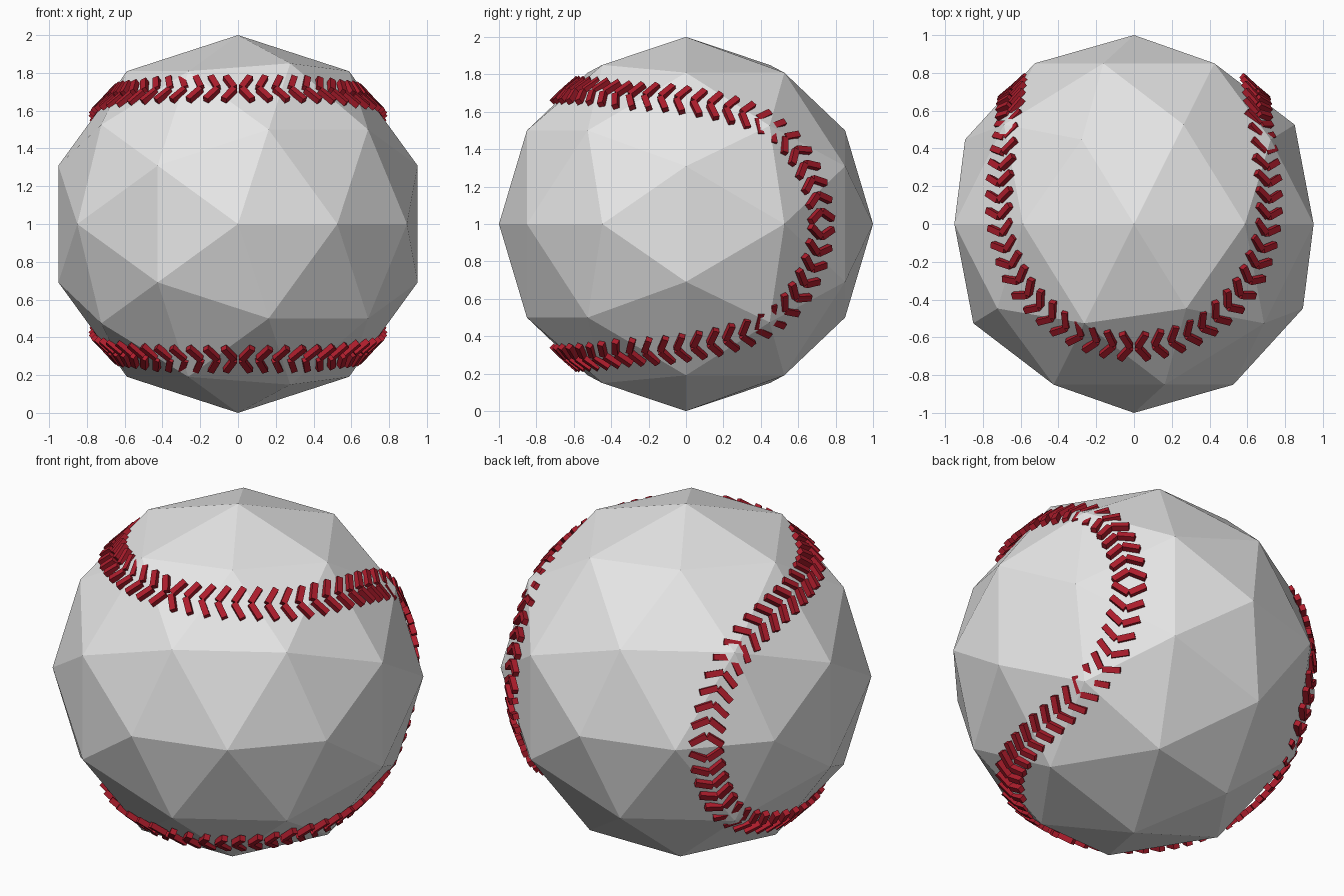
import bpy, bmesh, math
from mathutils import Vector, Matrix

if "Cube" in bpy.data.objects:
    bpy.data.objects.remove(bpy.data.objects["Cube"])


def material(name, rgb):
    m = bpy.data.materials.new(name)
    m.diffuse_color = (*rgb, 1)
    m.use_nodes = True
    m.node_tree.nodes["Principled BSDF"].inputs["Base Color"].default_value = m.diffuse_color
    return m


white = material("off_white_leather", (0.8, 0.8, 0.8))
red = material("red_thread", (0.42, 0.012, 0.025))

# Faceted ball, pole of the icosphere turned to the front
bpy.ops.mesh.primitive_ico_sphere_add(subdivisions=2, radius=1, location=(0, 0, 1),
                                      rotation=(math.pi / 2, 0, 0))
ball = bpy.context.object
ball.name = "ball"
ball.data.materials.append(white)

# Quarter of the seam: front centre to back right, about the ball centre
R = 0.967
quarter = [Vector(p) for p in (
    (0, -0.65, 0.715), (0.25, -0.595, 0.71), (0.45, -0.47, 0.70), (0.61, -0.30, 0.685),
    (0.705, 0, 0.66), (0.71, 0.2, 0.62), (0.69, 0.42, 0.54), (0.66, 0.61, 0.37),
    (0.64, 0.725, 0))]
pts = [Vector((-quarter[1].x, quarter[1].y, quarter[1].z))] + quarter
pts.append(Vector((quarter[-2].x, quarter[-2].y, -quarter[-2].z)))


def catmull(p0, p1, p2, p3, t):
    return 0.5 * (2 * p1 + (p2 - p0) * t + (2 * p0 - 5 * p1 + 4 * p2 - p3) * t ** 2
                  + (3 * p1 - p0 - 3 * p2 + p3) * t ** 3)


path = []
for k in range(len(pts) - 3):
    path += [catmull(*pts[k:k + 4], j / 40).normalized() * R for j in range(40)]
path.append(quarter[-1].normalized() * R)
dist = [0.0]
for a, b in zip(path, path[1:]):
    dist.append(dist[-1] + (b - a).length)


def at(s):
    i = next(i for i in range(1, len(dist)) if dist[i] >= s or i == len(dist) - 1)
    f = (s - dist[i - 1]) / (dist[i] - dist[i - 1])
    return path[i - 1].lerp(path[i], f), (path[i] - path[i - 1]).normalized()


# V-shaped stitches: two small bars each, point towards the front centre
COUNT, LENGTH, WIDTH, THICK = 24, 0.098, 0.034, 0.032
bm = bmesh.new()
for n in range(COUNT):
    p, along = at((n + 0.5) * dist[-1] / COUNT)
    normal = p.normalized()
    side = normal.cross(along).normalized()
    for sign in (1, -1):
        centre = p + side * sign * 0.046
        bar = (side * sign * 0.085 + along * 0.05).normalized()
        up = (centre.normalized() - bar * centre.normalized().dot(bar)).normalized()
        frame = Matrix((bar, up.cross(bar), up)).transposed().to_4x4()
        bmesh.ops.create_cube(bm, size=1, matrix=Matrix.Translation(centre) @ frame
                              @ Matrix.Diagonal((LENGTH, WIDTH, THICK, 1)))
mesh = bpy.data.meshes.new("seam_stitches")
bm.to_mesh(mesh)
bm.free()
mesh.materials.append(red)
stitches = bpy.data.objects.new("seam_stitches", mesh)
stitches.location = (0, 0, 1)
bpy.context.collection.objects.link(stitches)

# Mirror left to right and top to bottom
mirror = stitches.modifiers.new("mirror", 'MIRROR')
mirror.use_axis = (True, False, True)
mirror.use_mirror_merge = False
